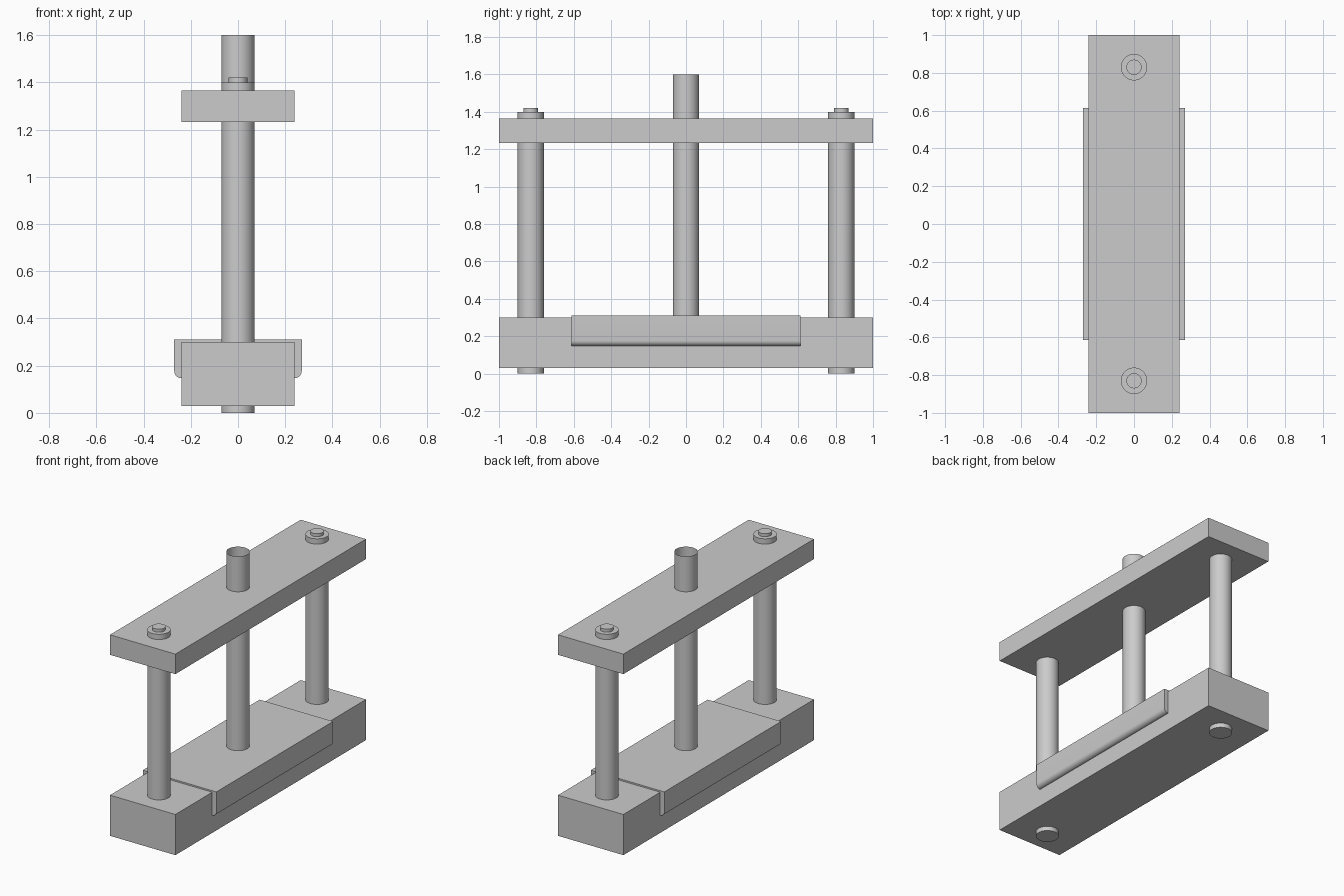
import bpy, bmesh

if "Cube" in bpy.data.objects:
    bpy.data.objects.remove(bpy.data.objects["Cube"])


def finish(bm, name, smooth=False):
    bmesh.ops.recalc_face_normals(bm, faces=bm.faces)
    mesh = bpy.data.meshes.new(name)
    bm.to_mesh(mesh)
    bm.free()
    obj = bpy.data.objects.new(name, mesh)
    bpy.context.collection.objects.link(obj)
    if smooth:
        bpy.ops.object.select_all(action='DESELECT')
        obj.select_set(True)
        bpy.context.view_layer.objects.active = obj
        bpy.ops.object.shade_smooth_by_angle()
    return obj


def block(name, half_x, half_y, z0, z1, round_bottom=0.0):
    bm = bmesh.new()
    bmesh.ops.create_cube(bm, size=2)
    for v in bm.verts:
        v.co.x *= half_x
        v.co.y *= half_y
        v.co.z = z1 if v.co.z > 0 else z0
    if round_bottom:
        # lower edges running along y
        edges = [e for e in bm.edges
                 if all(v.co.z < z0 + 1e-4 for v in e.verts)
                 and abs(e.verts[0].co.x - e.verts[1].co.x) < 1e-4]
        bmesh.ops.bevel(bm, geom=edges, offset=round_bottom, segments=8,
                        profile=0.5, affect='EDGES')
    return finish(bm, name, round_bottom > 0)


def rod(name, radius, y, z0, z1, capped=True):
    bm = bmesh.new()
    bmesh.ops.create_cone(bm, cap_ends=capped, segments=48,
                          radius1=radius, radius2=radius, depth=z1 - z0)
    bmesh.ops.translate(bm, verts=bm.verts, vec=(0, y, (z0 + z1) / 2))
    return finish(bm, name, True)


# Base, rounded saddle over it, and upper crossbar
block("base_block", 0.24, 1.0, 0.03, 0.30)
block("saddle_block", 0.27, 0.613, 0.147, 0.31, round_bottom=0.03)
block("top_plate", 0.24, 1.0, 1.232, 1.365)

# Side columns with end studs
for side, y in (("front", -0.83), ("back", 0.83)):
    rod(side + "_column", 0.07, y, 0.0, 1.40)
    rod(side + "_stud", 0.04, y, 1.39, 1.42)

# Centre tube, open at its ends
rod("centre_tube", 0.07, 0.0, 0.30, 1.60, capped=False)
